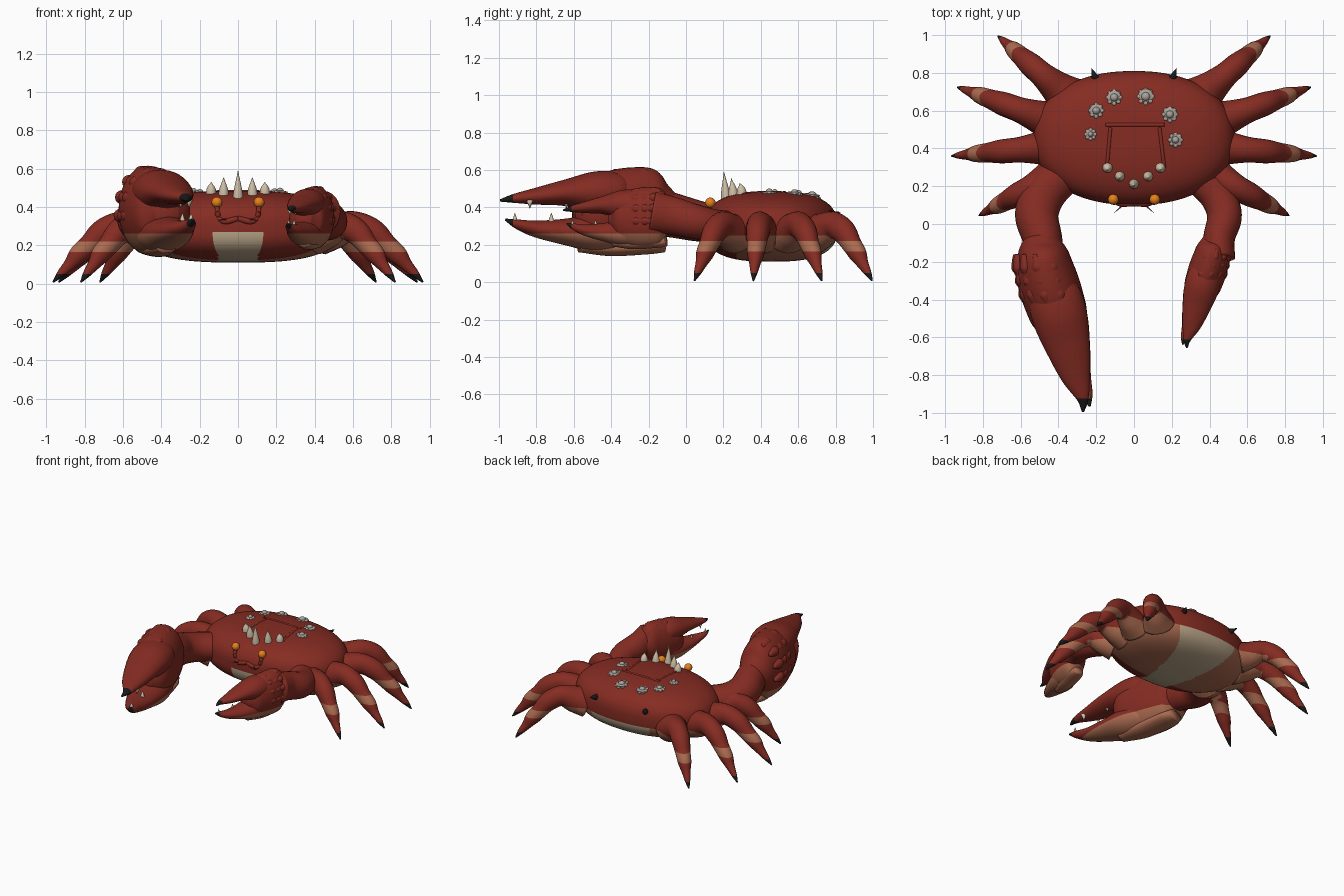
import bpy, bmesh, math
from mathutils import Vector, Matrix

if "Cube" in bpy.data.objects:
    bpy.data.objects.remove(bpy.data.objects["Cube"])

COLOURS = {
    "shell red": (0.235, 0.025, 0.016), "underside tan": (0.40, 0.145, 0.08),
    "belly cream": (0.49, 0.38, 0.25), "spike ivory": (0.62, 0.52, 0.38),
    "barnacle grey": (0.40, 0.36, 0.32), "eye orange": (0.80, 0.22, 0.01),
    "tip black": (0.01, 0.01, 0.01)}
RED, TAN, CREAM, IVORY, GREY, ORANGE, BLACK = COLOURS
MATS = {}
for label, rgb in COLOURS.items():
    mat = bpy.data.materials.new(label)
    mat.use_nodes = True
    mat.diffuse_color = (*rgb, 1)
    bsdf = mat.node_tree.nodes["Principled BSDF"]
    bsdf.inputs["Base Color"].default_value = (*rgb, 1)
    bsdf.inputs["Roughness"].default_value = 0.7
    MATS[label] = mat


def finish(name, bm, colour, cuts=()):
    """Make an object; colour is a name or a rule on faces, cut along (axis, level) planes."""
    for axis, level in cuts:
        normal = Vector((0, 0, 0))
        normal[axis] = 1
        bmesh.ops.bisect_plane(bm, geom=bm.verts[:] + bm.edges[:] + bm.faces[:], dist=1e-5,
                               plane_co=normal * level, plane_no=normal)
    bmesh.ops.recalc_face_normals(bm, faces=bm.faces)
    mesh = bpy.data.meshes.new(name)
    used = []
    for f in bm.faces:
        c = colour(f.calc_center_median()) if callable(colour) else colour
        if c not in used:
            used.append(c)
            mesh.materials.append(MATS[c])
        f.material_index = used.index(c)
        f.smooth = True
    bm.to_mesh(mesh)
    bm.free()
    obj = bpy.data.objects.new(name, mesh)
    bpy.context.collection.objects.link(obj)


def skin(bm, rings):
    """Bridge a list of closed rings and cap both ends."""
    loops = [[bm.verts.new(p) for p in ring] for ring in rings]
    n = len(loops[0])
    for a, b in zip(loops, loops[1:]):
        for i in range(n):
            bm.faces.new((a[i], a[(i + 1) % n], b[(i + 1) % n], b[i]))
    bm.faces.new(loops[0])
    bm.faces.new(loops[-1])


def tube(bm, stations, m=Matrix(), sides=24, steps=7):
    """Skin smooth elliptical rings along stations (x, y, z, side r, up r)."""
    s = [Vector(p) for p in stations]
    s = [s[0] * 2 - s[1]] + s + [s[-1] * 2 - s[-2]]
    path = []
    for k in range(1, len(s) - 2):
        a, b, c, d = s[k - 1:k + 3]
        for j in range(steps):
            t = j / steps
            path.append(0.5 * (2 * b + (c - a) * t + (2 * a - 5 * b + 4 * c - d) * t * t
                               + (3 * b - a - 3 * c + d) * t ** 3))
    path.append(s[-2])
    rings = []
    for k, p in enumerate(path):
        along = (path[min(k + 1, len(path) - 1)].xyz - path[max(k - 1, 0)].xyz).normalized()
        ref = Vector((0, 1, 0)) if abs(along.z) > 0.95 else Vector((0, 0, 1))
        side = along.cross(ref).normalized()
        up = side.cross(along)
        ring = []
        for i in range(sides):
            a = math.tau * i / sides
            ring.append(m @ (p.xyz + side * max(p[3], 0.001) * math.cos(a)
                             + up * max(p[4], 0.001) * math.sin(a)))
        rings.append(ring)
    skin(bm, rings)


def cone(bm, base, tip, r, m=Matrix()):
    tube(bm, [(*base, r, r), (*tip, 0, 0)], m, 12, 2)


def ball(bm, loc, size):
    bmesh.ops.create_uvsphere(bm, u_segments=16, v_segments=10, radius=1,
                              matrix=Matrix.Translation(loc) @ Matrix.Diagonal((*size, 1)))


# Shell: a squashed superellipsoid
HALF_X, HALF_Y, MID_Y, MID_Z, POW = 0.53, 0.355, 0.455, 0.29, 2.7


def spow(v, e):
    return math.copysign(abs(v) ** e, v)


def shell_top(x, y):
    rho = (abs(x / HALF_X) ** 2.2 + abs((y - MID_Y) / HALF_Y) ** 2.2) ** (1 / 2.2)
    return MID_Z + 0.195 * max(0, 1 - rho ** POW) ** (1 / POW)


def shell_colour(c):
    if c.z > (0.27 if c.y < 0.2 else 0.25):
        return RED
    if abs(c.x) < 0.137 - 0.3 * max(0, 0.25 - c.z) + 0.2 * max(0, c.y - 0.25):
        return CREAM
    return TAN if c.y > 0.27 else RED


rings = []
for j in range(1, 90):
    v = math.pi * (j / 90 - 0.5)
    rad, high = math.cos(v) ** (2 / POW), spow(math.sin(v), 2 / POW)
    ring = []
    for i in range(200):
        u = math.tau * i / 200
        ring.append(Vector((HALF_X * rad * spow(math.cos(u), 2 / 2.2),
                            MID_Y + HALF_Y * rad * spow(math.sin(u), 2 / 2.2),
                            MID_Z + (0.195 if high > 0 else 0.18) * high)))
    rings.append(ring)
bm = bmesh.new()
skin(bm, rings)
finish("shell", bm, shell_colour, [(2, 0.25), (2, 0.27), (1, 0.27)])

# Raised seams framing the middle of the shell
bm = bmesh.new()
for a, b in (((-0.15, 0.525), (0.16, 0.525)), ((-0.125, 0.51), (-0.145, 0.28)),
             ((0.135, 0.51), (0.16, 0.30))):
    line = [Vector(a).lerp(Vector(b), k / 4) for k in range(5)]
    tube(bm, [(*p, shell_top(*p) - 0.003, 0.010, 0.008) for p in line], sides=12)
finish("shell_seams", bm, RED)

# Walking legs: shared bend (fraction, z, side r, up r), placed between base and tip
LEG = [(0, 0.255, 0.115, 0.105), (0.14, 0.275, 0.09, 0.095), (0.34, 0.305, 0.068, 0.073),
       (0.52, 0.27, 0.063, 0.068), (0.65, 0.205, 0.052, 0.055), (0.76, 0.15, 0.045, 0.05),
       (0.84, 0.1, 0.03, 0.033), (0.93, 0.05, 0.018, 0.02), (1, 0.008, 0.004, 0.004)]
SPANS = [((0.40, 0.27), (0.82, 0.045)), ((0.42, 0.41), (0.965, 0.36)),
         ((0.43, 0.54), (0.935, 0.725)), ((0.36, 0.68), (0.72, 0.995))]

for sx, side in ((1, "left"), (-1, "right")):
    for k, (b, t) in enumerate(SPANS):
        b, t = Vector((sx * b[0], b[1])), Vector((sx * t[0], t[1]))

        def leg_colour(c):
            if (c.xy - b).length < 0.2:
                return TAN if c.z < 0.25 else RED
            if c.z < 0.05:
                return BLACK
            return TAN if 0.165 < c.z < 0.22 else RED

        bm = bmesh.new()
        tube(bm, [(*b.lerp(t, f), z, r, h) for f, z, r, h in LEG])
        finish(f"{side}_leg_{k + 1}", bm, leg_colour,
               [(2, 0.05), (2, 0.165), (2, 0.22), (2, 0.25)])

# Arms
ARM = [(-0.36, 0.28, 0.30, 0.11, 0.10), (-0.47, 0.17, 0.31, 0.115, 0.10),
       (-0.515, 0.05, 0.33, 0.115, 0.11), (-0.485, -0.08, 0.36, 0.105, 0.12),
       (-0.48, -0.2, 0.38, 0.11, 0.13)]
bm = bmesh.new()
tube(bm, ARM)
finish("right_arm", bm, RED)
bm = bmesh.new()
tube(bm, [(-x * 0.93, y * 0.9, z - 0.005, a * 0.8, b * 0.85) for x, y, z, a, b in ARM])
finish("left_arm", bm, RED)

# Claws: the left one is a smaller mirrored copy
PALM = [(-0.48, -0.05, 0.38, 0.07, 0.08), (-0.483, -0.11, 0.385, 0.115, 0.14),
        (-0.48, -0.17, 0.388, 0.138, 0.215), (-0.465, -0.27, 0.385, 0.158, 0.23),
        (-0.425, -0.4, 0.375, 0.16, 0.22), (-0.385, -0.52, 0.37, 0.14, 0.17),
        (-0.37, -0.6, 0.37, 0.06, 0.06)]
UPPER = [(-0.435, -0.3, 0.47, 0.10, 0.08), (-0.42, -0.38, 0.48, 0.14, 0.11),
         (-0.39, -0.5, 0.48, 0.145, 0.11),
         (-0.35, -0.65, 0.477, 0.118, 0.07), (-0.31, -0.8, 0.46, 0.08, 0.045),
         (-0.272, -0.92, 0.448, 0.034, 0.024), (-0.27, -0.995, 0.437, 0.006, 0.006)]
LOWER = [(-0.43, -0.3, 0.28, 0.10, 0.08), (-0.42, -0.38, 0.27, 0.13, 0.10),
         (-0.38, -0.5, 0.265, 0.135, 0.10),
         (-0.34, -0.65, 0.27, 0.11, 0.07), (-0.295, -0.8, 0.285, 0.07, 0.045),
         (-0.25, -0.9, 0.31, 0.032, 0.026), (-0.235, -0.965, 0.335, 0.006, 0.006)]
KEEL = [(-0.47, -0.12, 0.20, 0.06, 0.04), (-0.455, -0.2, 0.19, 0.085, 0.04),
        (-0.41, -0.4, 0.18, 0.08, 0.04), (-0.37, -0.57, 0.19, 0.05, 0.03)]
SMALL = Matrix.Translation((0.11, -0.03, 0.079)) @ Matrix.Diagonal((-0.63, 0.63, 0.7, 1))

for side, m in (("right", Matrix()), ("left", SMALL)):
    tip_y = (m @ Vector((0, -0.925, 0))).y

    def claw_colour(c):
        if c.y < tip_y:
            return BLACK
        return TAN if c.z < 0.262 else RED

    for part, stations in (("palm", PALM), ("upper_finger", UPPER),
                           ("lower_finger", LOWER), ("palm_keel", KEEL)):
        bm = bmesh.new()
        tube(bm, stations, m, 40, 10)
        finish(f"{side}_claw_{part}", bm, claw_colour, [(2, 0.262), (1, tip_y)])

    # Soft lengthwise knuckle ridges over the outer top of the palm
    bm = bmesh.new()
    for deg in (72, 102, 132, 160, 188):
        a = math.radians(deg)
        ridge = []
        for k in range(9):
            y = -0.16 - 0.035 * k
            x = -0.495 + 0.009 * k + 0.136 * math.cos(a)
            r = 0.032 + 0.005 * math.cos(k * math.pi)
            r *= 0.3 if k in (0, 8) else 1
            ridge.append((x, y, 0.383 + (0.203 - 0.002 * k) * math.sin(a), r, r))
        tube(bm, ridge, m, 16, 4)
    finish(f"{side}_claw_knuckles", bm, claw_colour, [(2, 0.262)])

    # Teeth along both fingers
    bm = bmesh.new()
    for x, y in ((-0.245, -0.915), (-0.29, -0.72)):
        cone(bm, (x, y, 0.31), (x, y, 0.37), 0.022, m)
        cone(bm, (x - 0.01, y + 0.08, 0.44), (x - 0.01, y + 0.08, 0.395), 0.02, m)
    finish(f"{side}_claw_teeth", bm, IVORY)

# Crown of spikes
bm = bmesh.new()
for x, y, top in ((0, 0.215, 0.59), (0.075, 0.255, 0.555), (-0.075, 0.255, 0.555),
                  (0.14, 0.3, 0.53), (-0.14, 0.3, 0.53)):
    z = shell_top(x, y)
    tube(bm, [(x, y, z - 0.04, 0.027, 0.027), (x, y - 0.004, z + 0.02, 0.024, 0.024),
              (x, y - 0.012, top, 0, 0)], sides=12, steps=4)
finish("crown_spikes", bm, IVORY)

# Barnacles: rough skirt with a domed centre
bm = bmesh.new()
for x, y, r in ((-0.2, 0.6, 0.036), (-0.105, 0.67, 0.038), (0.062, 0.675, 0.042),
                (0.19, 0.58, 0.038), (0.22, 0.445, 0.034), (-0.23, 0.475, 0.026)):
    z = shell_top(x, y)
    ball(bm, (x, y, z), (r, r, 0.009))
    for k in range(8):
        a = math.tau * k / 8
        px, py = x + r * 0.85 * math.cos(a), y + r * 0.85 * math.sin(a)
        ball(bm, (px, py, shell_top(px, py)), (0.011, 0.011, 0.007))
    ball(bm, (x, y, z + 0.005), (r * 0.55, r * 0.55, 0.018))
finish("barnacles", bm, GREY)

# Eyes, stalks, mouth, feelers and rear thorns
parts = {n: bmesh.new() for n in ("eyes", "eye_stalks", "mouth", "feelers", "rear_thorns")}
for s in (1, -1):
    ball(parts["eyes"], (s * 0.11, 0.13, 0.425), (0.028, 0.028, 0.028))
    tube(parts["eye_stalks"], [(s * 0.09, 0.16, 0.34, 0.016, 0.016),
                               (s * 0.105, 0.115, 0.36, 0.014, 0.014),
                               (s * 0.11, 0.13, 0.41, 0.012, 0.012)], sides=12)
    tube(parts["mouth"], [(s * 0.12, 0.125, 0.355, 0.008, 0.008),
                          (s * 0.07, 0.108, 0.325, 0.016, 0.016),
                          (0, 0.108, 0.34, 0.014, 0.014)], sides=12)
    tube(parts["feelers"], [(s * 0.05, 0.11, 0.33, 0.004, 0.004),
                            (s * 0.075, 0.085, 0.335, 0.003, 0.003),
                            (s * 0.105, 0.06, 0.33, 0.001, 0.001)], sides=8)
    cone(parts["rear_thorns"], (s * 0.2, 0.76, 0.36), (s * 0.225, 0.825, 0.375), 0.027)
for (n, bm), colour in zip(parts.items(), (ORANGE, RED, RED, RED, BLACK)):
    finish(n, bm, colour)
